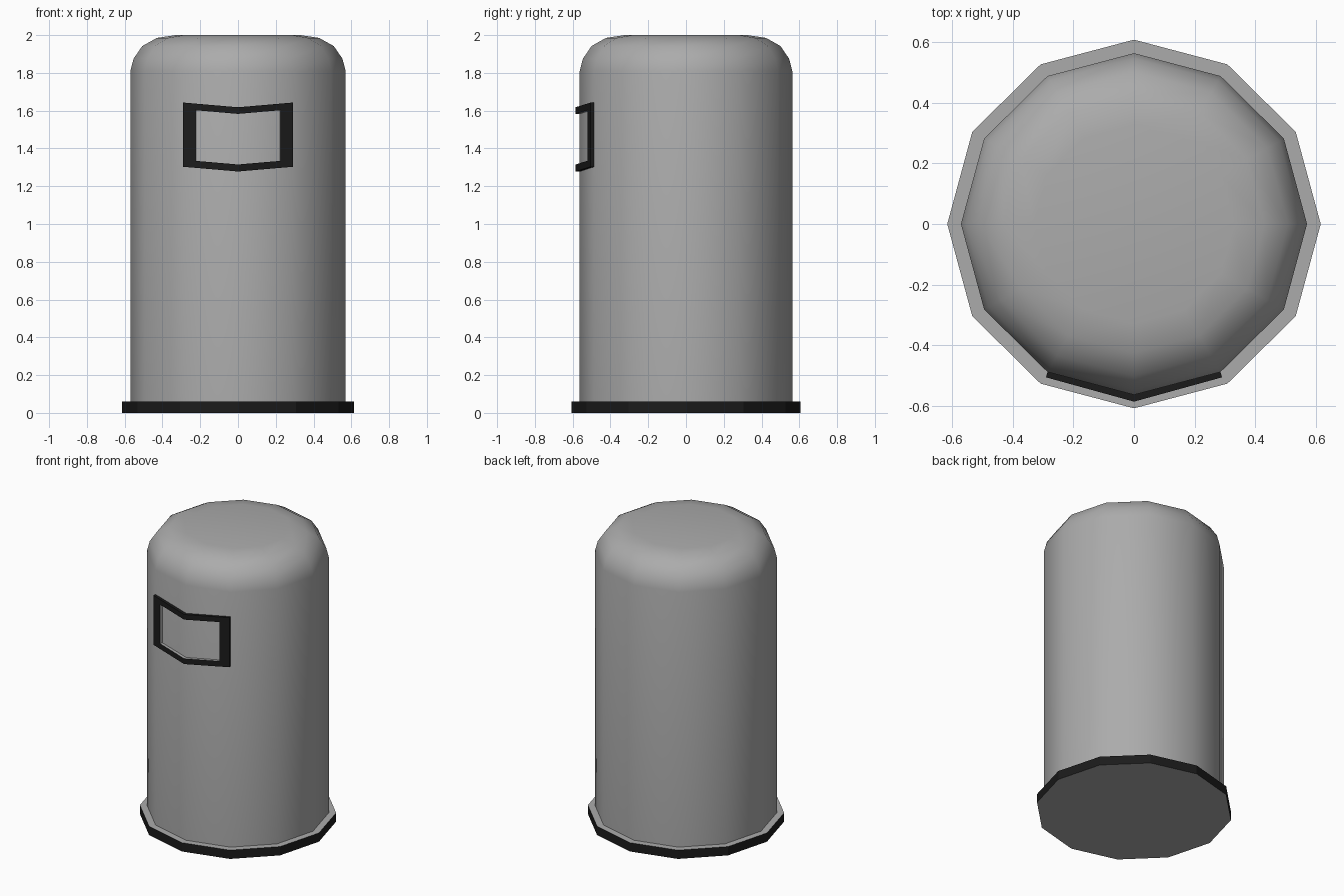
import bpy
from math import sin, cos, pi, radians

if "Cube" in bpy.data.objects:
    bpy.data.objects.remove(bpy.data.objects["Cube"])

SIDES = 12
Y_RATIO = 0.987


def material(name, value):
    mat = bpy.data.materials.new(name)
    mat.diffuse_color = (value, value, value, 1)
    mat.use_nodes = True
    mat.node_tree.nodes["Principled BSDF"].inputs["Base Color"].default_value = mat.diffuse_color
    return mat


black = material("black_trim", 0.011)
grey = material("grey_metal", 0.41)


def banded(name, loops, mat, cap_first=False, cap_last=False, smooth=False):
    """Join successive closed loops of equal length with quads."""
    n = len(loops[0])
    verts = [p for loop in loops for p in loop]
    faces = []
    for k in range(len(loops) - 1):
        a, b = k * n, (k + 1) * n
        for i in range(n):
            j = (i + 1) % n
            faces.append((a + i, a + j, b + j, b + i))
    if cap_first:
        faces.append(tuple(reversed(range(n))))
    if cap_last:
        faces.append(tuple(range(len(verts) - n, len(verts))))
    mesh = bpy.data.meshes.new(name)
    mesh.from_pydata(verts, [], faces)
    mesh.materials.append(mat)
    obj = bpy.data.objects.new(name, mesh)
    bpy.context.collection.objects.link(obj)
    if smooth:
        bpy.ops.object.select_all(action='DESELECT')
        obj.select_set(True)
        bpy.context.view_layer.objects.active = obj
        bpy.ops.object.shade_smooth_by_angle(angle=radians(40))
    return obj


def ring(r, z):
    return [(r * cos(2 * pi * i / SIDES), r * Y_RATIO * sin(2 * pi * i / SIDES), z)
            for i in range(SIDES)]


def window_loop(half_w, z_low, z_high, y_mid, slope):
    """Six-point opening bent around the front corner of the body."""
    def point(x, z):
        return (x, y_mid + slope * abs(x), z + 0.086 * abs(x))
    return ([point(x, z_low) for x in (-half_w, 0, half_w)]
            + [point(x, z_high) for x in (half_w, 0, -half_w)])


# Body: grey flange top, straight wall and rounded dome
profile = [(0.615, 0.06), (0.57, 0.06), (0.57, 1.81), (0.553, 1.875),
           (0.507, 1.942), (0.43, 1.985), (0.33, 2.0)]
banded("body", [ring(r, z) for r, z in profile], grey, cap_last=True, smooth=True)

# Base: dark rim with a grey underside
rim = banded("base_rim", [ring(0.615, 0), ring(0.615, 0.06)], black, cap_first=True)
rim.data.materials.append(grey)
rim.data.polygons[-1].material_index = 1

# Window frame: dark outer sides and face, grey inner reveal
outer_back = window_loop(0.284, 1.278, 1.618, -0.56, 0.264)
outer_front = window_loop(0.29, 1.278, 1.618, -0.585, 0.276)
inner_front = window_loop(0.226, 1.315, 1.583, -0.585, 0.276)
inner_back = window_loop(0.22, 1.315, 1.583, -0.558, 0.264)
banded("window_frame", [outer_back, outer_front, inner_front], black)
banded("window_reveal", [inner_front, inner_back], grey)
